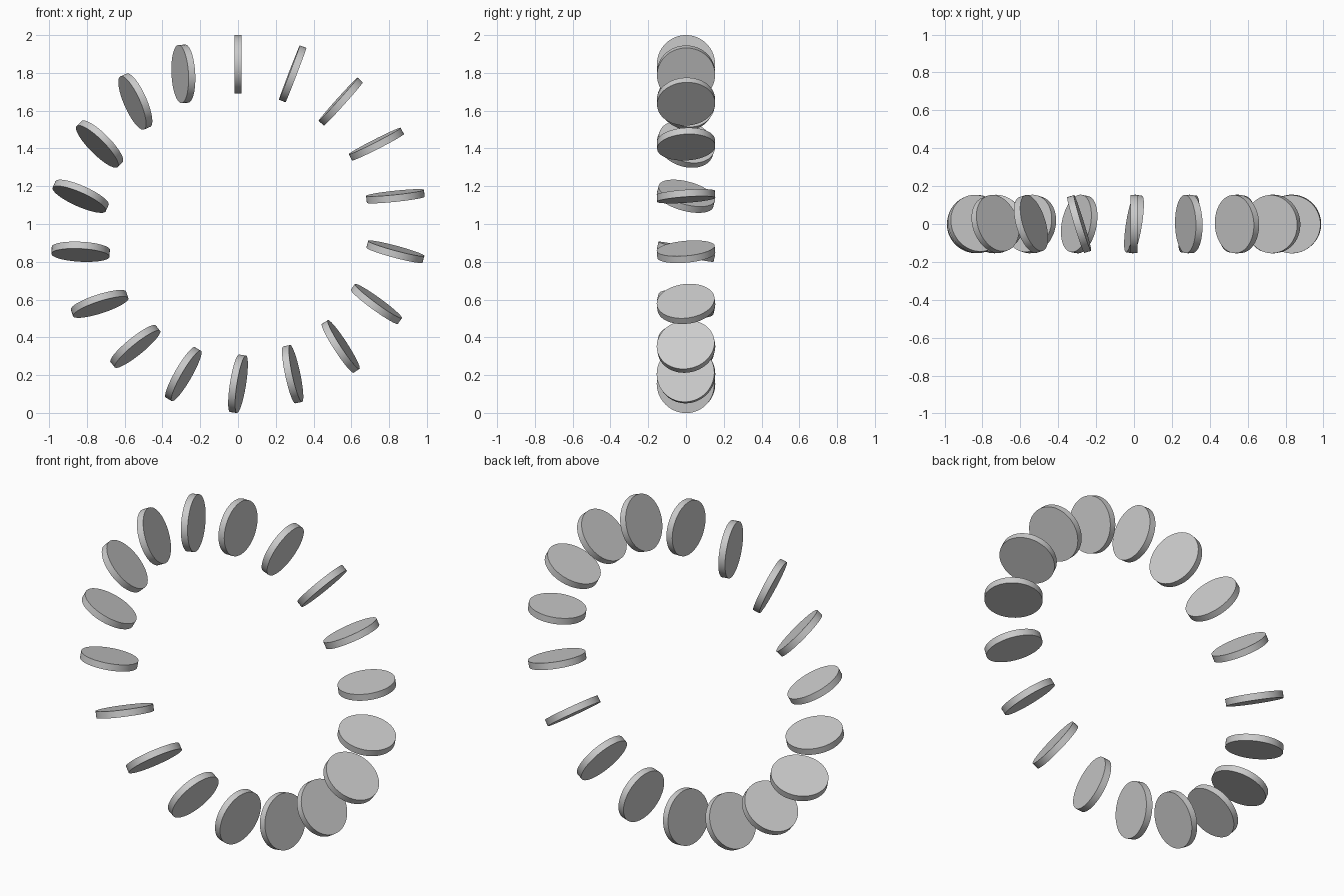
import bpy
from math import radians, sin, cos, pi
from mathutils import Matrix

if "Cube" in bpy.data.objects:
    bpy.data.objects.remove(bpy.data.objects["Cube"])

COUNT = 18
RING_R, DISC_R, THICK = 0.846, 0.154, 0.0375
CENTRE_Z = 1.0

# Upright ring of discs, each turned 21 degrees and twisted 1 degree more than the last
for i in range(COUNT):
    theta = 2 * pi * i / COUNT
    bpy.ops.mesh.primitive_cylinder_add(vertices=64, radius=DISC_R, depth=THICK)
    disc = bpy.context.object
    disc.name = f"disc_{i + 1:02d}"
    bpy.ops.object.shade_smooth_by_angle()
    place = Matrix.Translation((RING_R * sin(theta), 0, CENTRE_Z + RING_R * cos(theta)))
    turn = Matrix.Rotation(radians(21 * i), 4, 'Y')
    twist = Matrix.Rotation(radians(i), 4, 'Z')
    face_sideways = Matrix.Rotation(pi / 2, 4, 'Y')
    disc.matrix_world = place @ turn @ twist @ face_sideways
